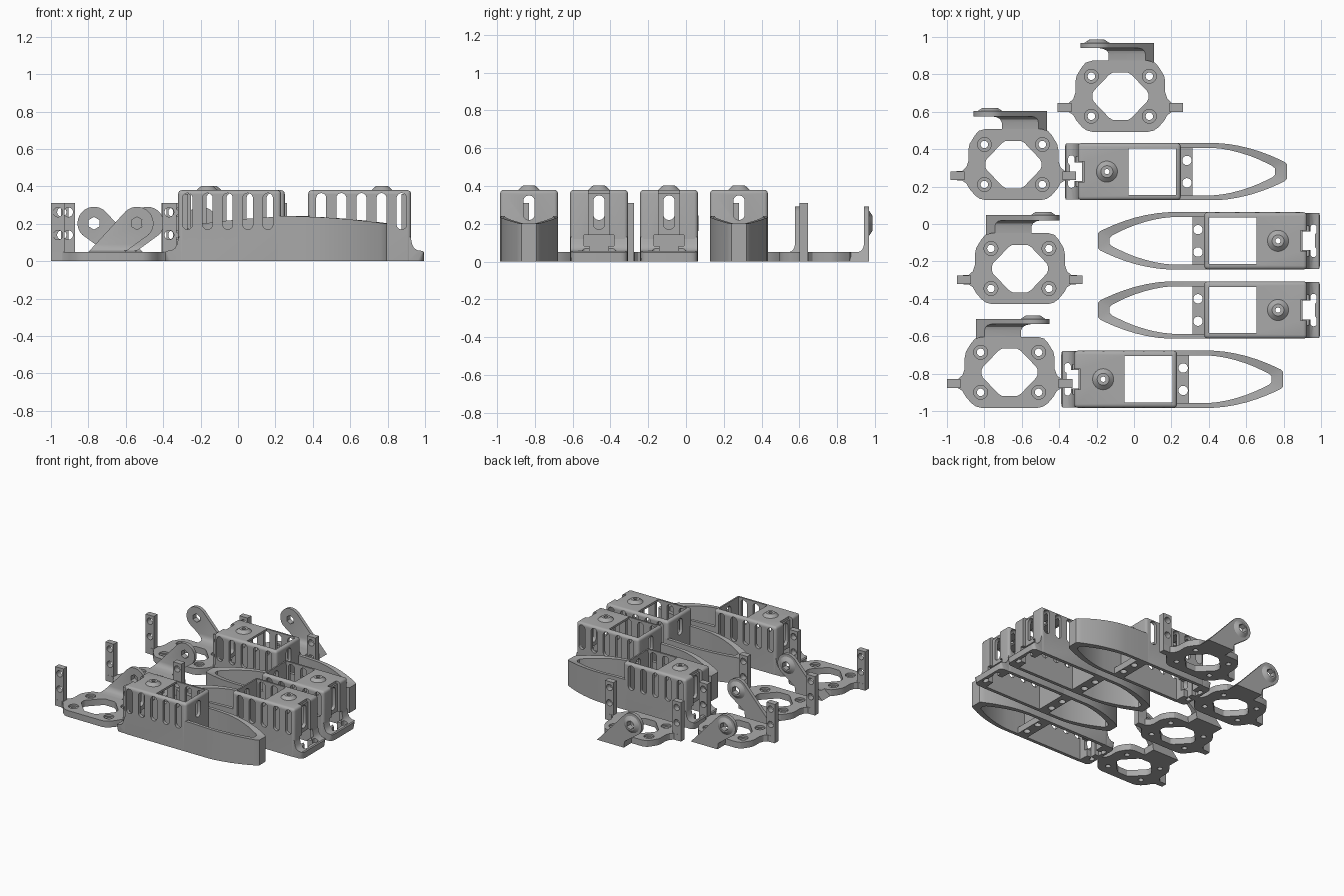
import bpy, bmesh, math
from mathutils import Vector

if "Cube" in bpy.data.objects:
    bpy.data.objects.remove(bpy.data.objects["Cube"])

GREY = bpy.data.materials.new("grey plastic")
GREY.diffuse_color = (0.40, 0.40, 0.40, 1)
GREY.use_nodes = True
GREY.node_tree.nodes["Principled BSDF"].inputs["Base Color"].default_value = GREY.diffuse_color


def finish(name, bm):
    bmesh.ops.recalc_face_normals(bm, faces=bm.faces)
    me = bpy.data.meshes.new(name)
    bm.to_mesh(me)
    bm.free()
    me.materials.append(GREY)
    ob = bpy.data.objects.new(name, me)
    bpy.context.collection.objects.link(ob)
    return ob


def prism(name, pts, a, b, axis="z", corner=0, pick=None):
    """Extrude a 2D outline from a to b along an axis, optionally rounding picked edges."""
    put = {"z": lambda u, v, w: (u, v, w), "y": lambda u, v, w: (u, w, v),
           "x": lambda u, v, w: (w, u, v)}[axis]
    bm = bmesh.new()
    lo = [bm.verts.new(put(u, v, a)) for u, v in pts]
    hi = [bm.verts.new(put(u, v, b)) for u, v in pts]
    bm.faces.new(lo)
    bm.faces.new(hi[::-1])
    n = len(pts)
    for i in range(n):
        j = (i + 1) % n
        bm.faces.new((lo[i], hi[i], hi[j], lo[j]))
    if corner:
        edges = [e for e in bm.edges if pick((e.verts[0].co + e.verts[1].co) / 2,
                                             e.verts[1].co - e.verts[0].co)]
        bmesh.ops.bevel(bm, geom=edges, offset=corner, segments=4, profile=0.5, affect="EDGES")
    return finish(name, bm)


def box(name, x0, x1, y0, y1, z0, z1, **kw):
    return prism(name, [(x0, y0), (x1, y0), (x1, y1), (x0, y1)], z0, z1, **kw)


def stadium(u, v, r, half=0.0, n=24):
    """Round outline, stretched along v by half on each side."""
    out = []
    for i in range(n):
        t = 2 * math.pi * (i + 0.5) / n
        out.append((u + r * math.cos(t), v + r * math.sin(t) + math.copysign(half, math.sin(t))))
    return out


def boolean(ob, cutters, op="DIFFERENCE"):
    bpy.context.view_layer.objects.active = ob
    for c in cutters:
        m = ob.modifiers.new("cut", "BOOLEAN")
        m.operation, m.object, m.solver = op, c, "EXACT"
        bpy.ops.object.modifier_apply(modifier=m.name)
        bpy.data.objects.remove(c)
    return ob


def frustum(name, r0, r1, a, b, u, v, axis):
    bm = bmesh.new()
    bmesh.ops.create_cone(bm, cap_ends=True, segments=32, radius1=r0, radius2=r1, depth=b - a)
    for q in bm.verts:
        x, y, z = q.co
        w = z + (a + b) / 2
        q.co = (u + x, v + y, w) if axis == "z" else (u + x, w, v + y)
    return finish(name, bm)


# ---------- leg: slotted servo box, foot flange and pointed toe loop ----------
def make_leg():
    # servo box with rounded top and uprights
    body = box("servo_box", -0.32, 0.23, -0.153, 0.153, 0, 0.38, corner=0.02,
               pick=lambda m, d: m.z > 0.37 or abs(d.z) > 0.1)
    cuts = [box("c", -0.295, 0.205, -0.127, 0.127, -0.1, 0.355),
            box("c", -0.05, 0.205, -0.124, 0.124, 0.3, 0.5),
            box("c", -0.40, -0.285, -0.055, 0.055, -0.1, 0.5),
            box("c", -0.40, -0.285, -0.08, 0.08, -0.1, 0.14),
            prism("c", stadium(0, 0.285, 0.03, 0.035), 0.1, 0.4, "x"),
            prism("c", stadium(-0.165, 0, 0.014), 0.3, 0.5)]
    cuts += [prism("c", stadium(-0.27 + 0.1075 * i, 0.267, 0.027, 0.07), -0.3, 0.3, "y")
             for i in range(5)]
    boolean(body, cuts)

    # recessed end panel with its slot
    panel = box("end_panel", -0.297, -0.27, -0.075, 0.075, 0.14, 0.36)
    boolean(panel, [prism("c", stadium(0, 0.26, 0.03, 0.06), -0.4, -0.2, "x")])

    # low flange with a curved root
    prof = [(-0.39, 0), (-0.39, 0.048), (-0.383, 0.055), (-0.355, 0.058), (-0.337, 0.07),
            (-0.326, 0.09), (-0.318, 0.13), (-0.297, 0.13), (-0.297, 0)]
    flange = prism("foot_flange", prof, -0.15, 0.15, "y", corner=0.035,
                   pick=lambda m, d: m.x < -0.389 and abs(d.z) > 0.03 and abs(d.y) < 0.01)
    boolean(flange, [box("c", -0.362, -0.2, -0.05, 0.05, -0.1, 0.5),
                     box("c", -0.33, -0.2, -0.08, 0.08, 0.058, 0.14),
                     prism("c", stadium(-0.355, 0.06, 0.017, 0.01), -0.1, 0.5),
                     prism("c", stadium(-0.355, -0.06, 0.017, 0.01), -0.1, 0.5)])

    # screw bar between box and toe
    bar = box("screw_bar", 0.205, 0.293, -0.135, 0.135, 0, 0.05)
    boolean(bar, [prism("c", stadium(0.263, s * 0.06, 0.025), -0.1, 0.2) for s in (1, -1)])

    # pivot boss on the roof
    boss = frustum("pivot_boss", 0.062, 0.032, 0.375, 0.402, -0.165, 0, "z")
    boolean(boss, [prism("c", stadium(-0.165, 0, 0.014), 0.3, 0.5)])

    # toe loop: matching outer and inner outlines, its top sinks towards the tip
    outer = [(0.20, .153), (0.30, .153), (0.42, .153), (0.48, .148), (0.54, .138), (0.60, .124),
             (0.66, .105), (0.71, .086), (0.76, .064), (0.785, .052), (0.797, .04)]
    inner = [(0.20, .127), (0.30, .127), (0.40, .127), (0.45, .122), (0.50, .113), (0.55, .1),
             (0.60, .084), (0.65, .064), (0.69, .045), (0.72, .03), (0.735, .016)]
    full = [p + [(x, -y) for x, y in p[::-1]] for p in (outer, inner)]
    bm = bmesh.new()
    rows = []
    for o, i in zip(*full):
        top = 0.242 - 0.042 * ((o[0] - 0.2) / 0.6) ** 2
        rows.append([bm.verts.new(c) for c in ((*o, 0), (*o, top), (*i, top), (*i, 0))])
    for a, b in zip(rows, rows[1:]):
        for k in range(4):
            m = (k + 1) % 4
            bm.faces.new((a[k], a[m], b[m], b[k]))
    bm.faces.new(rows[0])
    bm.faces.new(rows[-1])
    return [body, panel, flange, bar, boss, finish("toe_loop", bm)]


# ---------- bracket: screw plate, two eared uprights and a slanted pivot arm ----------
def make_bracket(s):
    half = [(.15, .19), (.185, .18), (.205, .157), (.234, .11), (.24, .08), (.24, .02),
            (.252, -.015), (.275, -.035), (.335, -.037), (.335, -.083), (.275, -.085),
            (.252, -.1), (.235, -.13), (.205, -.165), (.18, -.183), (.15, -.19)]
    plate = prism("screw_plate", half + [(-x, y) for x, y in half[::-1]], 0, 0.05)
    dia = [(.15, .012), (.143, .028), (.06, .115), (.04, .127)]
    quad = dia + [(-x, y) for x, y in dia[::-1]]
    cuts = [prism("c", quad + [(x, -y) for x, y in quad[::-1]], -0.1, 0.2)]
    for x in (-0.155, 0.155):
        for y in (-0.107, 0.107):
            cuts += [prism("c", stadium(x, y, 0.037), 0.035, 0.2),
                     prism("c", stadium(x, y, 0.02), -0.1, 0.2)]
    boolean(plate, cuts)

    posts = []
    for e in (-1, 1):
        lo, hi = sorted((e * 0.262, e * 0.335))
        post = box("ear_post", lo, hi, -0.083, -0.037, 0, 0.31)
        boolean(post, [prism("c", stadium(e * 0.297, z, 0.025), -0.2, 0.1, "y")
                       for z in (0.14, 0.262)])
        posts.append(post)

    # L-section with a filleted root, trimmed to the slanted arm outline
    ell = [(.17, 0), (.285, 0), (.285, .4), (.258, .4), (.258, .09), (.253, .07),
           (.242, .056), (.225, .05), (.17, .05)]
    arm = prism("pivot_arm", ell, -0.4, 0.4, "x")
    rim = [(0.125 + 0.088 * math.cos(math.radians(t)), 0.203 + 0.088 * math.sin(math.radians(t)))
           for t in range(-45, 136, 12)]
    side = [(-0.18, 0), (0.055, 0), (0.062, 0.05)] + rim
    boolean(arm, [prism("c", [(s * x, z) for x, z in side], 0, 0.5, "y")], "INTERSECT")

    # boss on the back of the arm, with a hex socket
    boss = frustum("arm_boss", 0.075, 0.04, 0.28, 0.303, s * 0.125, 0.203, "y")
    for ob in (arm, boss):
        boolean(ob, [prism("c", stadium(s * 0.125, 0.203, 0.034, n=6), 0.1, 0.4, "y")])
    return [plate, arm, boss] + posts


def place(parts, spots):
    for ob in parts:
        bpy.ops.object.select_all(action="DESELECT")
        ob.select_set(True)
        bpy.context.view_layer.objects.active = ob
        bpy.ops.object.shade_smooth_by_angle(angle=math.radians(30))
        for k, (x, y, turn) in enumerate(spots):
            c = ob if k == 0 else ob.copy()
            if k:
                bpy.context.collection.objects.link(c)
            c.location = (x, y, 0)
            c.rotation_euler = (0, 0, turn)


place(make_leg(), [(0, -0.83, 0), (0.02, 0.28, 0),
                   (0.605, -0.46, math.pi), (0.605, -0.09, math.pi)])
place(make_bracket(1), [(-0.665, -0.793, 0), (-0.61, -0.238, 0)])
place(make_bracket(-1), [(-0.645, 0.318, 0), (-0.073, 0.683, 0)])
